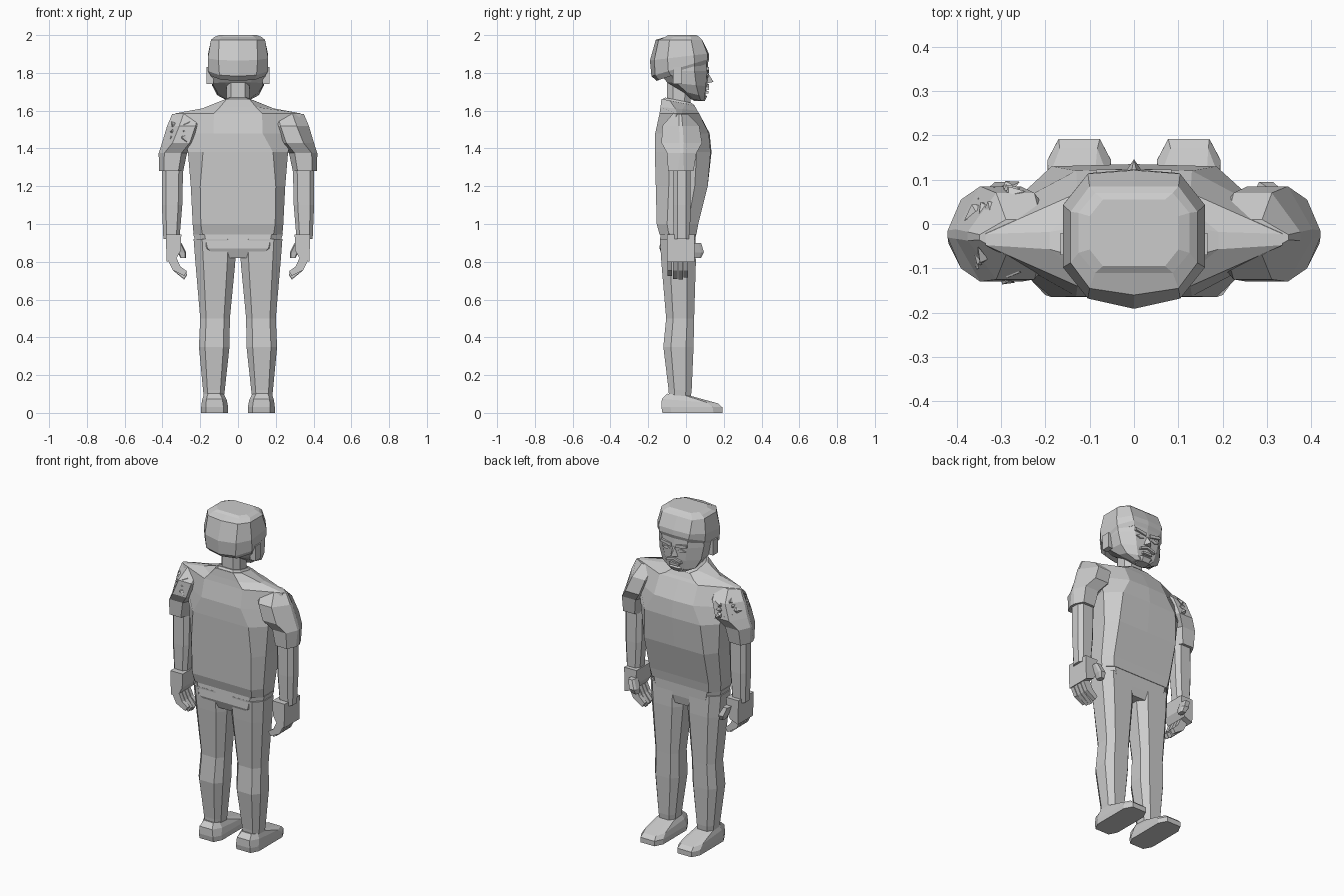
import bpy
import bmesh
import math
from mathutils import Vector

cube = bpy.data.objects.get("Cube")
if cube:
    bpy.data.objects.remove(cube, do_unlink=True)

# One plain grey for the whole figure
grey = bpy.data.materials.new("plain_grey")
grey.use_nodes = True
shade = (0.6, 0.6, 0.6, 1)
grey.diffuse_color = shade
grey.node_tree.nodes["Principled BSDF"].inputs["Base Color"].default_value = shade

SIDES = (("left", 1), ("right", -1))


def finish(name, bm):
    bmesh.ops.recalc_face_normals(bm, faces=bm.faces)
    mesh = bpy.data.meshes.new(name)
    bm.to_mesh(mesh)
    bm.free()
    mesh.materials.append(grey)
    obj = bpy.data.objects.new(name, mesh)
    bpy.context.collection.objects.link(obj)
    return obj


def ring(z, x0, x1, y0, y1, flat=.6, side=.5, front=0, back=0, tilt=0, sign=1):
    """Ten-sided cross-section; flat and side set how wide its faces are."""
    cx, cy = (x0 + x1) / 2, (y0 + y1) / 2
    hx, hy = (x1 - x0) / 2, (y1 - y0) / 2
    half = [(0, y1 + front), (flat * hx, y1), (hx, cy + side * hy),
            (hx, cy - side * hy), (flat * hx, y0), (0, y0 - back)]
    outline = half + [(-x, y) for x, y in reversed(half[1:-1])]
    return [Vector((sign * (cx + x), y, z + tilt * (y - cy))) for x, y in outline]


def loft(name, rings):
    """Skin a stack of equal cross-sections and cap both ends."""
    bm = bmesh.new()
    loops = [[bm.verts.new(p) for p in points] for points in rings]
    count = len(loops[0])
    for low, high in zip(loops, loops[1:]):
        for i in range(count):
            j = (i + 1) % count
            bm.faces.new((low[i], low[j], high[j], high[i]))
    bm.faces.new(loops[0])
    bm.faces.new(loops[-1])
    return finish(name, bm)


def centred(z, half_width, y0, y1, **shape):
    return ring(z, -half_width, half_width, y0, y1, **shape)


def slab(name, profile, y0, y1, sign=1):
    """Extrude an x-z profile along y."""
    return loft(name, [[Vector((sign * x, y, z)) for x, z in profile] for y in (y0, y1)])


def block(name, x0, x1, y0, y1, z0, z1, sign=1):
    return slab(name, [(x0, z0), (x1, z0), (x1, z1), (x0, z1)], y0, y1, sign)


# Shirt body, from hem to collar
loft("shirt", [
    centred(.945, .235, -.14, .055, flat=.8),
    centred(1, .24, -.155, .065, flat=.82),
    centred(1.2, .25, -.16, .115, flat=.8),
    centred(1.38, .265, -.165, .13, flat=.7, front=.005),
    centred(1.48, .29, -.163, .12, flat=.45, side=.4, front=.005),
    centred(1.585, .335, -.14, .07, flat=.38, side=.12),
    centred(1.61, .19, -.135, .06, flat=.5, side=.2, tilt=-.1),
    centred(1.645, .085, -.13, .045, flat=.7, tilt=-.2),
])
loft("collar", [
    centred(1.62, .085, -.13, .05, flat=.7, tilt=-.2),
    centred(1.645, .075, -.125, .045, flat=.7, tilt=-.2),
    centred(1.655, .065, -.11, .03, flat=.7, tilt=-.2),
])
loft("neck", [centred(1.58, .062, -.1, .02), centred(1.78, .062, -.1, .03)])

# Trousers: hips and two legs
loft("hips", [
    centred(.82, .13, -.12, .04, flat=.8),
    centred(.87, .215, -.14, .05, flat=.75),
    centred(.95, .238, -.135, .052, flat=.75),
])
for label, s in SIDES:
    loft(label + "_leg", [
        ring(.08, .075, .18, -.09, .025, sign=s),
        ring(.12, .07, .185, -.092, .03, sign=s),
        ring(.35, .045, .207, -.12, .04, sign=s),
        ring(.5, .043, .2, -.105, .043, sign=s),
        ring(.79, .015, .225, -.13, .052, sign=s),
        ring(.92, .01, .235, -.138, .05, sign=s),
    ])
    # Shoe, with the instep sloping down to the toe
    loft(label + "_shoe", [
        ring(0, .052, .195, -.125, .192, flat=.65, side=.7, sign=s),
        ring(.03, .052, .195, -.13, .192, flat=.65, side=.7, sign=s),
        ring(.062, .06, .19, -.128, .17, flat=.65, side=.6, tilt=-.08, sign=s),
        ring(.095, .075, .18, -.1, .03, tilt=-.1, sign=s),
    ])

# Arms, sleeves and hands
for label, s in SIDES:
    loft(label + "_sleeve", [
        ring(1.28, .29, .418, -.095, .04, side=.25, sign=s),
        ring(1.375, .27, .42, -.1, .055, side=.1, sign=s),
        ring(1.43, .2, .402, -.13, .085, flat=.45, side=.1, sign=s),
        ring(1.52, .16, .375, -.125, .07, flat=.4, side=.1, sign=s),
        ring(1.583, .15, .348, -.07, .01, flat=.4, side=.15, sign=s),
    ])
    loft(label + "_forearm", [
        ring(.92, .31, .395, -.065, .02, sign=s),
        ring(1.1, .295, .403, -.07, .025, sign=s),
        ring(1.33, .29, .403, -.07, .025, sign=s),
    ])
    slab(label + "_palm", [(.325, .82), (.378, .8), (.382, .945), (.3, .945), (.303, .86)],
         -.1, .045, s)
    # Four curled fingers
    for i, drop in enumerate((.02, .005, 0, .012)):
        y = -.097 + i * .028
        slab(f"{label}_finger_{i + 1}", [
            (.378, .82), (.345, .755), (.285, .705 + drop),
            (.27, .73 + drop), (.305, .775), (.33, .83)], y, y + .024, s)
    loft(label + "_thumb", [
        ring(.82, .275, .305, .04, .08, flat=.7, sign=s),
        ring(.85, .275, .32, .035, .095, flat=.7, sign=s),
        ring(.9, .3, .335, .02, .08, flat=.7, sign=s),
    ])

# Head and jaw
loft("head", [
    centred(1.655, .055, .03, .095, tilt=-.1),
    centred(1.69, .11, -.03, .1, flat=.5, tilt=-.25),
    centred(1.74, .138, -.1, .105, flat=.5, front=.008, tilt=-.1),
    centred(1.81, .15, -.15, .11, flat=.55, front=.008),
    centred(1.9, .15, -.155, .105, flat=.6, front=.008),
    centred(1.96, .125, -.13, .08),
])
# Hair cap, lower at the nape than over the forehead
loft("hair", [
    centred(1.805, .145, -.14, .105, flat=.62, back=.015, front=.01, tilt=.34),
    centred(1.83, .158, -.163, .115, flat=.62, back=.02, front=.008, tilt=.3),
    centred(1.885, .16, -.168, .113, flat=.65, back=.023, front=.008, tilt=.12),
    centred(1.975, .143, -.145, .085, flat=.7, back=.015),
    centred(1.99, .125, -.11, .07, flat=.7),
    centred(2, .1, -.095, .055, flat=.7),
])


def wedge(name, base, tip):
    """Pyramid from a base outline to a tip."""
    bm = bmesh.new()
    verts = [bm.verts.new(p) for p in base]
    top = bm.verts.new(tip)
    bm.faces.new(verts)
    for a, b in zip(verts, verts[1:] + verts[:1]):
        bm.faces.new((a, b, top))
    return finish(name, bm)


# Face: brows, eyes, ears, nose and mouth
for label, s in SIDES:
    slab(label + "_brow", [(.015, 1.8), (.085, 1.815), (.085, 1.83), (.015, 1.82)],
         .09, .123, s)
    slab(label + "_eye", [(.025, 1.785), (.05, 1.776), (.078, 1.787), (.05, 1.798)],
         .09, .118, s)
    block(label + "_ear", .13, .166, -.07, -.02, 1.74, 1.83, s)
wedge("nose", [(-.026, .108, 1.745), (.026, .108, 1.745), (.008, .108, 1.815),
               (-.008, .108, 1.815)], (0, .146, 1.752))
slab("moustache", [(-.05, 1.71), (0, 1.725), (.05, 1.71), (.045, 1.725), (0, 1.74),
                   (-.045, 1.725)], .07, .122)
block("lower_lip", -.03, .03, .07, .118, 1.69, 1.703)
loft("chin", [
    centred(1.65, .035, .04, .098),
    centred(1.675, .05, .04, .112),
    centred(1.69, .03, .04, .1),
])


def torn_burst(name, centre, normal, count, reach):
    """Folded cloth shreds fanning out from a hole in the sleeve."""
    centre, normal = Vector(centre), Vector(normal).normalized()
    across = normal.cross(Vector((0, 0, 1))).normalized()
    up = across.cross(normal)
    for i in range(count):
        angle = math.tau * i / count
        out = across * math.cos(angle) + up * math.sin(angle)
        side = normal.cross(out) * reach * .2
        length = reach * (1 if i % 2 else .75)
        middle = centre + out * length * .6
        wedge(f"{name}_{i + 1}", [centre - normal * .02, middle - side,
                                  centre + out * length - normal * .01, middle + side],
              middle + normal * .014)


# Torn cloth on one shoulder, front and back
torn_burst("front_shred", (-.315, .058, 1.48), (-.5, .85, .25), 10, .085)
torn_burst("back_shred", (-.315, -.1, 1.49), (-.5, -.85, .25), 8, .08)
